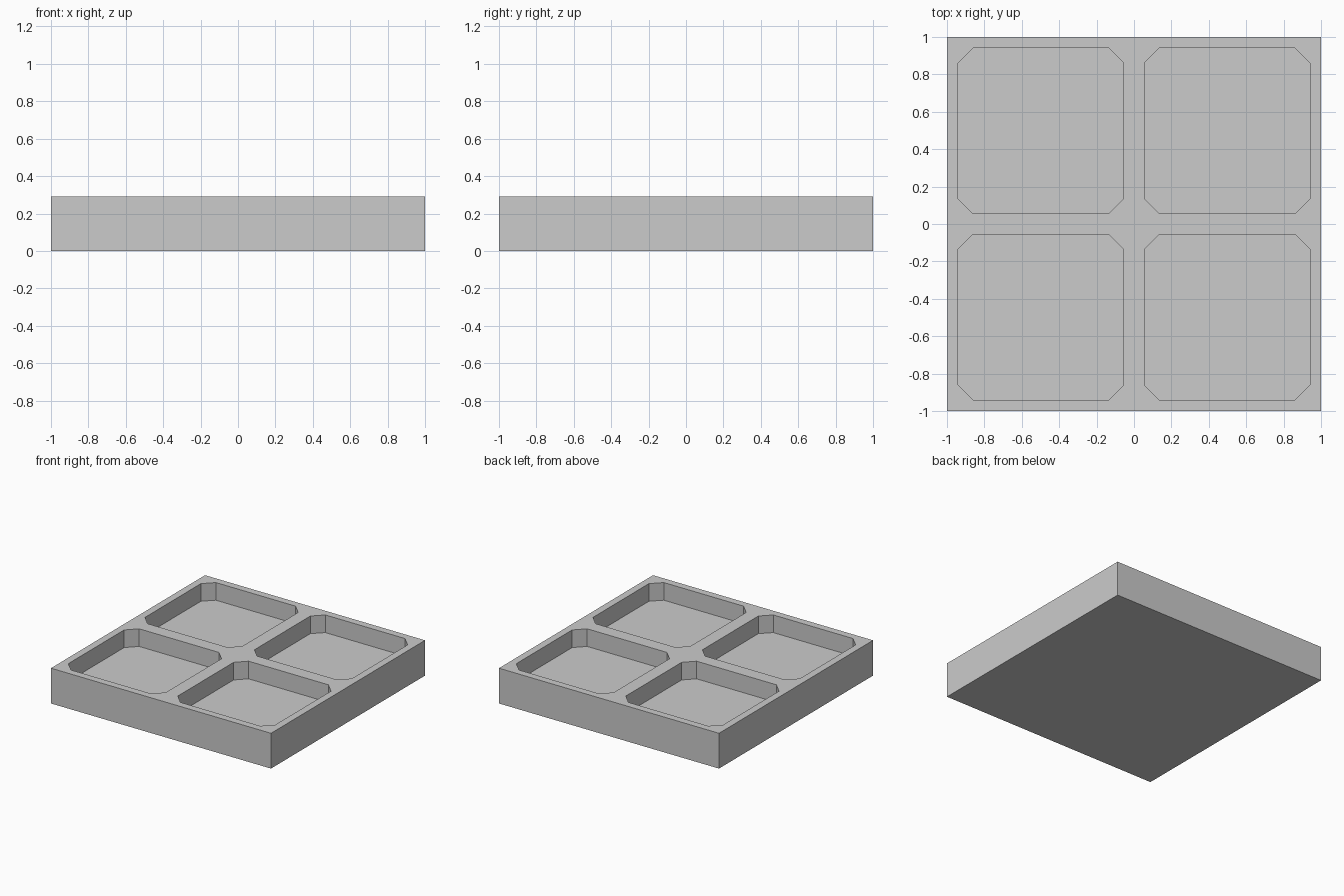
import bpy, bmesh

if "Cube" in bpy.data.objects:
    bpy.data.objects.remove(bpy.data.objects["Cube"])

HEIGHT, FLOOR = 0.29, 0.145
INNER, OUTER, CUT = 0.055, 0.94, 0.08


def new_object(name, bm):
    bmesh.ops.recalc_face_normals(bm, faces=bm.faces)
    mesh = bpy.data.meshes.new(name)
    bm.to_mesh(mesh)
    bm.free()
    obj = bpy.data.objects.new(name, mesh)
    bpy.context.collection.objects.link(obj)
    return obj


# Square tray block
bm = bmesh.new()
bmesh.ops.create_cube(bm, size=2)
for v in bm.verts:
    v.co.z = (v.co.z + 1) / 2 * HEIGHT
tray = new_object("tray", bm)

# Four chamfered-square pockets, as one cutter
bm = bmesh.new()
a, b, c = INNER, OUTER, CUT
outline = [(a + c, a), (b - c, a), (b, a + c), (b, b - c),
           (b - c, b), (a + c, b), (a, b - c), (a, a + c)]
for sx in (-1, 1):
    for sy in (-1, 1):
        base = bm.faces.new([bm.verts.new((sx * x, sy * y, FLOOR)) for x, y in outline])
        side = bmesh.ops.extrude_face_region(bm, geom=[base], use_keep_orig=True)
        top = [g for g in side["geom"] if isinstance(g, bmesh.types.BMVert)]
        bmesh.ops.translate(bm, verts=top, vec=(0, 0, 0.4))
cutter = new_object("pocket_cutter", bm)
cutter.hide_render = True
cutter.hide_viewport = True

# Carve the pockets
mod = tray.modifiers.new("pockets", 'BOOLEAN')
mod.operation = 'DIFFERENCE'
mod.solver = 'EXACT'
mod.object = cutter
